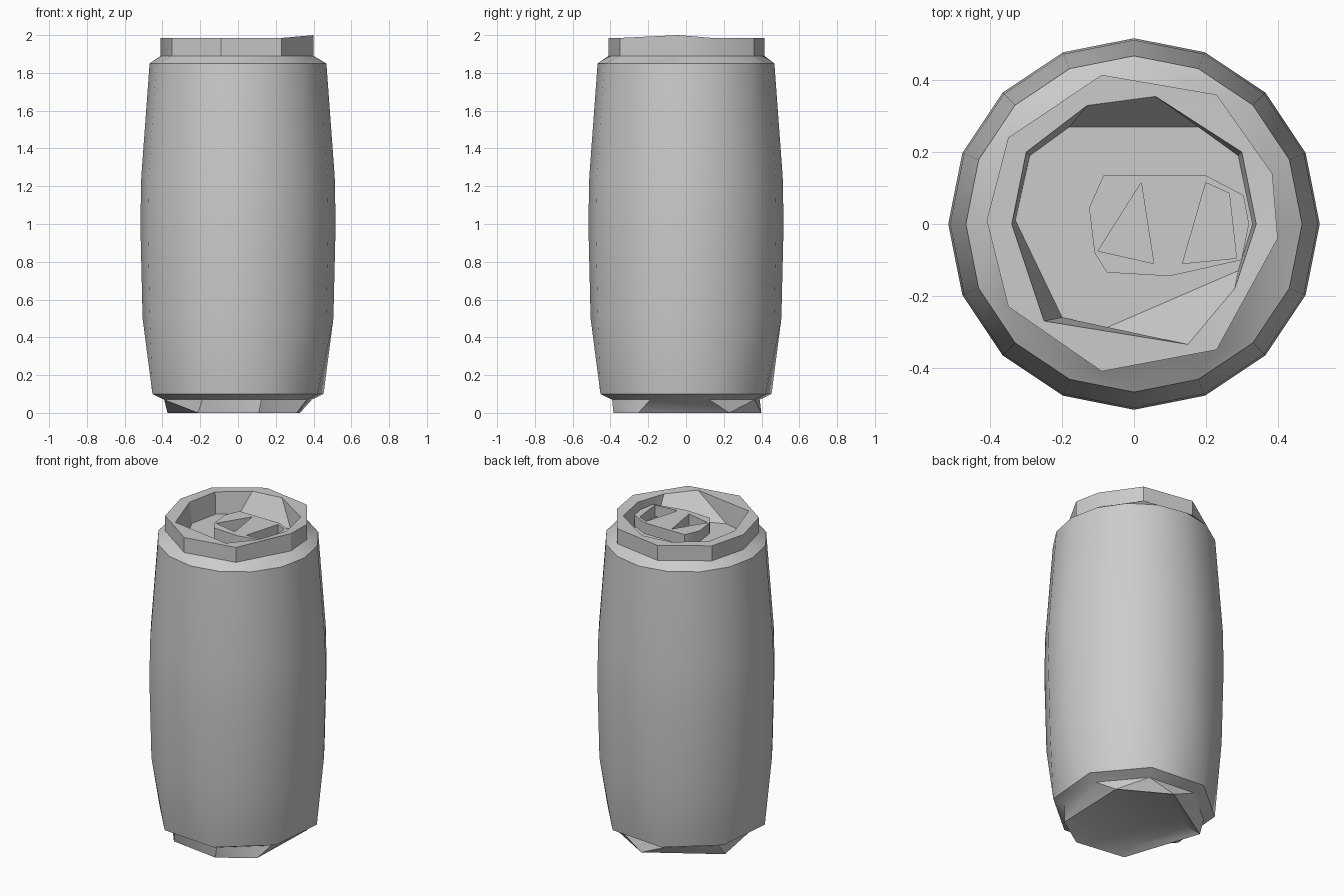
import bpy, bmesh
from math import sin, cos, radians, pi

cube = bpy.data.objects.get("Cube")
if cube:
    bpy.data.objects.remove(cube)

metal = bpy.data.materials.new("light grey metal")
metal.use_nodes = True
grey = (0.6, 0.6, 0.6, 1)
metal.diffuse_color = grey
metal.node_tree.nodes["Principled BSDF"].inputs["Base Color"].default_value = grey


def ngon(sides, radius, turn=0):
    return [(radius * cos(turn + 2 * pi * i / sides), radius * sin(turn + 2 * pi * i / sides))
            for i in range(sides)]


def polar(angles, radius):
    return [(radius * cos(radians(a)), radius * sin(radians(a))) for a in angles]


def finish(obj):
    obj.data.materials.clear()
    obj.data.materials.append(metal)
    bpy.ops.object.select_all(action='DESELECT')
    obj.select_set(True)
    bpy.context.view_layer.objects.active = obj
    bpy.ops.object.shade_smooth_by_angle(angle=radians(32))


def loft(name, rings):
    """Bridge rings of (outline, height), closing both ends."""
    bm = bmesh.new()
    loops = []
    for outline, z in rings:
        verts = [bm.verts.new((x, y, z)) for x, y in outline]
        edges = [bm.edges.new((v, verts[i - 1])) for i, v in enumerate(verts)]
        loops.append((verts, edges))
    for (_, low), (_, high) in zip(loops, loops[1:]):
        bmesh.ops.bridge_loops(bm, edges=low + high)
    bm.faces.new(loops[0][0])
    bm.faces.new(loops[-1][0])
    bmesh.ops.recalc_face_normals(bm, faces=bm.faces)
    mesh = bpy.data.meshes.new(name)
    bm.to_mesh(mesh)
    bm.free()
    obj = bpy.data.objects.new(name, mesh)
    bpy.context.collection.objects.link(obj)
    finish(obj)
    return obj


# Can body: hexagonal foot, bulging wall, faceted rim and recessed lid
foot = [35, 85, 159, 238, 286, 321]
rim = [(-.41, .01), (-.35, .24), (-.09, .415), (.23, .36), (.385, .14),
       (.4, -.04), (.23, -.35), (-.09, -.41), (-.35, -.23)]
inner_rim = [(-.34, 0), (-.3, .2), (-.13, .33), (.06, .355), (.3, .2),
             (.34, 0), (.28, -.18), (.15, -.335), (-.25, -.27)]
lid = [(-.33, .01), (-.29, .19), (-.18, .27), (.18, .27), (.29, .19),
       (.33, 0), (.29, -.13), (-.08, -.29), (-.2, -.26)]
body = loft("can_body", [
    (polar(foot, .33), .03),
    (polar(foot, .4), 0),
    (ngon(8, .41, radians(17.5)), .07),
    (ngon(8, .475, radians(17.5)), .1),
    (ngon(16, .505), .5),
    (ngon(16, .517), 1),
    (ngon(16, .512), 1.25),
    (ngon(16, .468), 1.85),
    (rim, 1.89),
    (rim, 1.985),
    (inner_rim, 1.985),
    (lid, 1.85),
])
# Raised corner of the rim
for v in body.data.vertices:
    if v.co.z > 1.95 and v.co.x > .39:
        v.co.z = 2

# Pull tab with two finger openings
tab_outlines = [
    [(-.125, .045), (-.085, .135), (.2, .135), (.305, .08), (.32, 0),
     (.3, -.1), (.1, -.145), (-.075, -.135), (-.11, -.08)],
    [(.02, .115), (-.1, -.075), (.055, -.11)],
    [(.2, .115), (.265, .085), (.285, -.095), (.135, -.11)],
]
curve = bpy.data.curves.new("pull_tab", 'CURVE')
curve.dimensions = '2D'
curve.fill_mode = 'BOTH'
curve.extrude = .035
for outline in tab_outlines:
    spline = curve.splines.new('POLY')
    spline.points.add(len(outline) - 1)
    for point, (x, y) in zip(spline.points, outline):
        point.co = (x, y, 0, 1)
    spline.use_cyclic_u = True
tab = bpy.data.objects.new("pull_tab", curve)
tab.location.z = 1.91
bpy.context.collection.objects.link(tab)
bpy.ops.object.select_all(action='DESELECT')
tab.select_set(True)
bpy.context.view_layer.objects.active = tab
bpy.ops.object.convert(target='MESH')
finish(bpy.context.view_layer.objects.active)

# Rivet joining the tab to the lid
loft("tab_rivet", [(ngon(6, .035), 1.84), (ngon(6, .035), 1.9)]).location.x = .11
